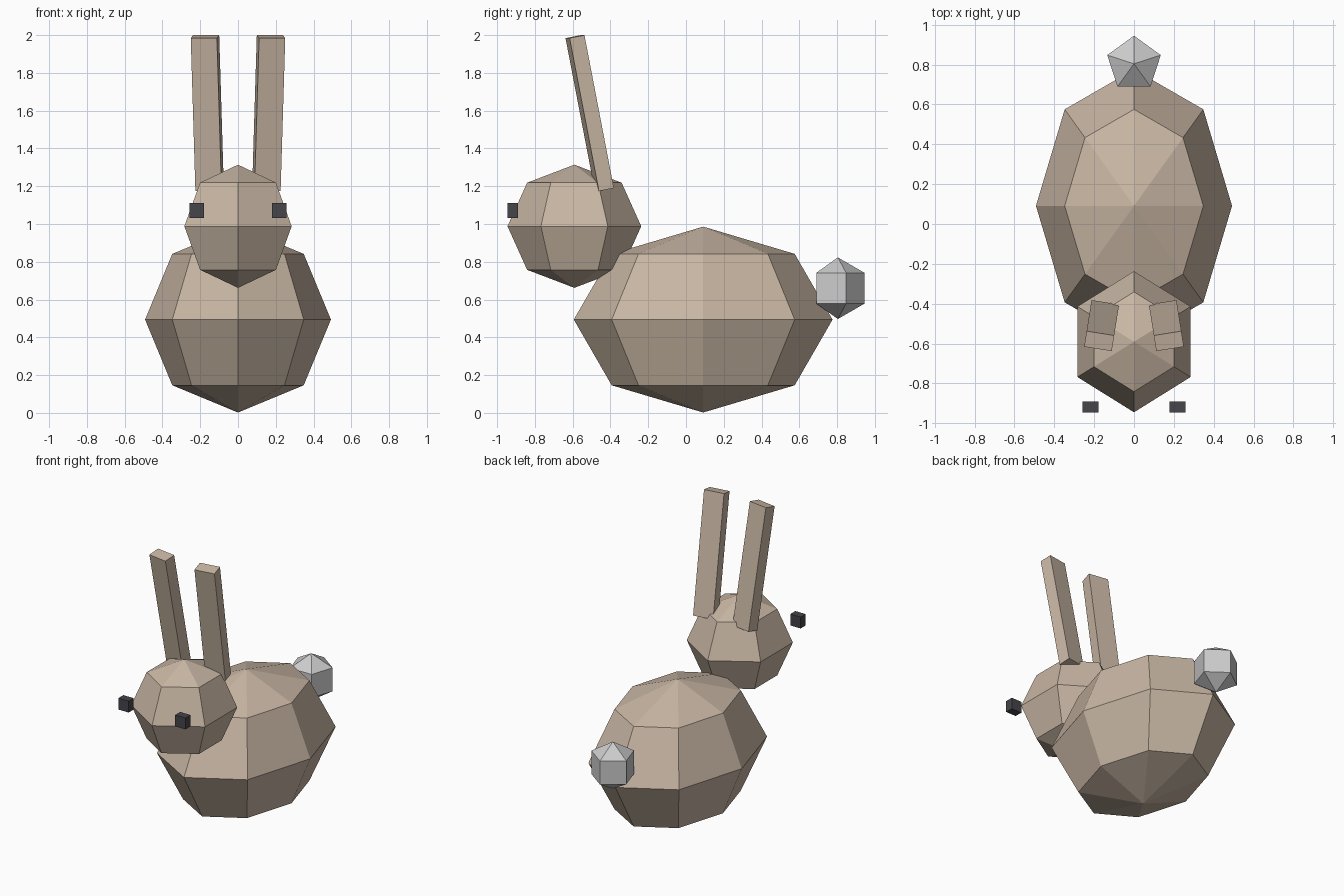
import bpy
from math import radians

if "Cube" in bpy.data.objects:
    bpy.data.objects.remove(bpy.data.objects["Cube"])


def material(name, color):
    m = bpy.data.materials.new(name)
    m.diffuse_color = (*color, 1)
    m.use_nodes = True
    m.node_tree.nodes["Principled BSDF"].inputs["Base Color"].default_value = m.diffuse_color
    return m


tan = material("tan", (0.58, 0.47, 0.37))
dark = material("dark", (0.06, 0.06, 0.07))


def finish(name, scale, mat, rotation=(0, 0, 0)):
    ob = bpy.context.object
    ob.name = name
    ob.scale = scale
    ob.rotation_euler = rotation
    if mat:
        ob.data.materials.append(mat)
    return ob


def ball(name, segments, rings, center, radii, mat=None):
    """Faceted ellipsoid with its first meridian on +y."""
    bpy.ops.mesh.primitive_uv_sphere_add(
        segments=segments, ring_count=rings, radius=1, location=center)
    return finish(name, radii, mat)


def box(name, center, size, mat, rotation=(0, 0, 0)):
    bpy.ops.mesh.primitive_cube_add(size=1, location=center)
    return finish(name, size, mat, rotation)


# Body, head and tail
ball("body", 8, 4, (0, 0.091, 0.494), (0.492, 0.685, 0.492), tan)
ball("head", 6, 4, (0, -0.591, 0.988), (0.328, 0.354, 0.326), tan)
ball("tail", 5, 3, (0, 0.804, 0.66), (0.163, 0.163, 0.163))

# Ears lean forward and splay outward; eyes are small blocks
for side, s in (("right", 1), ("left", -1)):
    box(f"ear_{side}", (s * 0.1625, -0.51, 1.587), (0.14, 0.081, 0.825), tan,
        (radians(11), 0, s * radians(9)))
    box(f"eye_{side}", (s * 0.2185, -0.918, 1.071), (0.079, 0.055, 0.079), dark)
